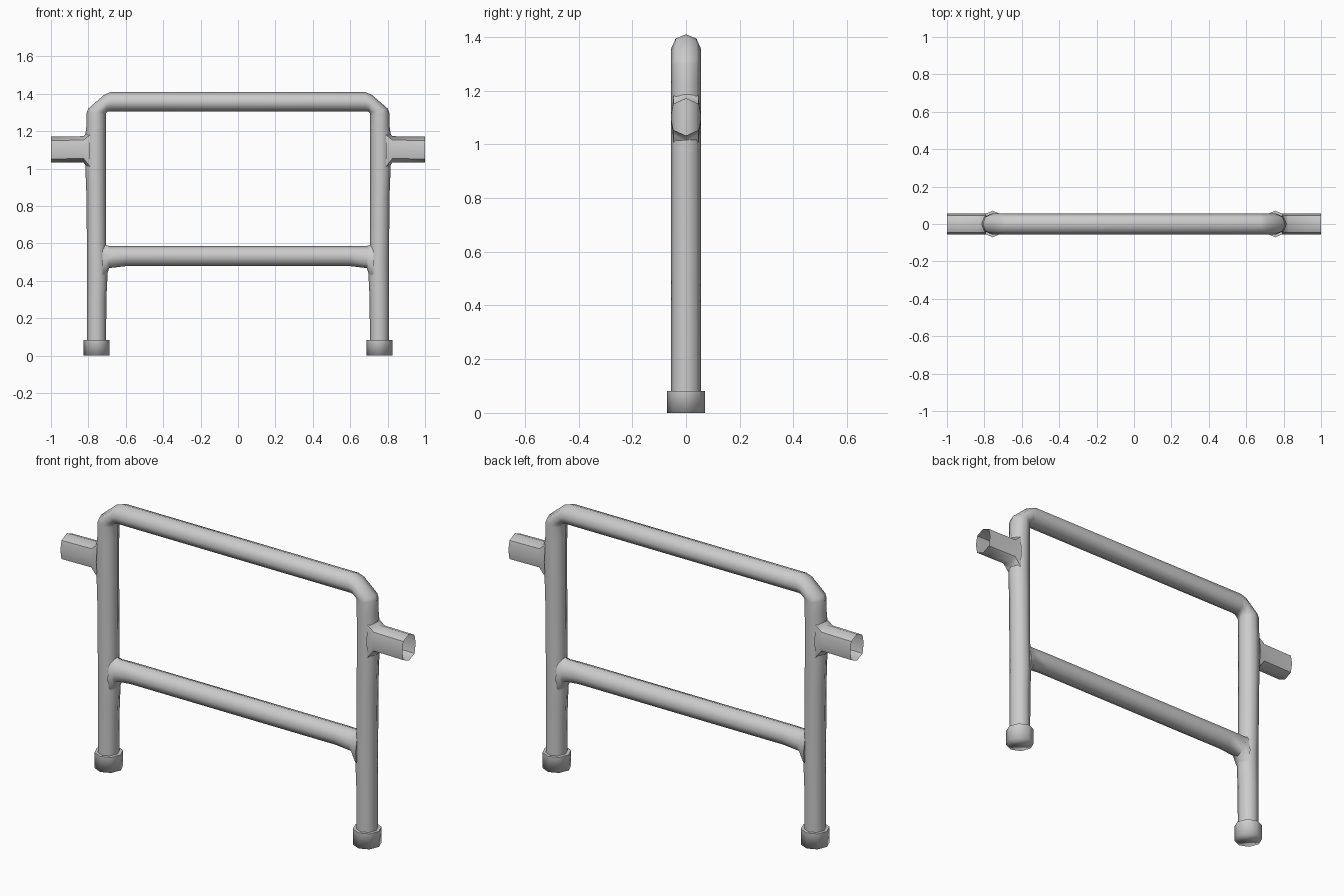
import bpy, bmesh, math
from mathutils import Vector

if "Cube" in bpy.data.objects:
    bpy.data.objects.remove(bpy.data.objects["Cube"])

SIDES = 8


def ring(a, b, ry=0.055, power=1.0):
    """Eight-sided section whose x-z extent runs from a to b."""
    a, b = Vector((a[0], 0, a[1])), Vector((b[0], 0, b[1]))
    mid, half = (a + b) / 2, (b - a) / 2
    pts = []
    for i in range(SIDES):
        t = math.tau * i / SIDES
        s = math.sin(t)
        y = math.copysign(abs(s) ** power, s) * ry if abs(s) > 1e-6 else 0
        pts.append(mid + half * math.cos(t) + Vector((0, y, 0)))
    return pts


def loft(name, rings, caps=True, mirror=False, soft_base=False):
    """Skin a list of rings into a tube, smooth except at hard edges."""
    bm = bmesh.new()
    rows = [[bm.verts.new(p) for p in r] for r in rings]
    for lo, hi in zip(rows, rows[1:]):
        for i in range(SIDES):
            j = (i + 1) % SIDES
            bm.faces.new((lo[i], lo[j], hi[j], hi[i]))
    if caps:
        bm.faces.new(rows[0])
        bm.faces.new(rows[-1])
    bmesh.ops.recalc_face_normals(bm, faces=bm.faces)
    for f in bm.faces:
        f.smooth = True
    for e in bm.edges:
        base = soft_base and all(v.co.z < 0.01 for v in e.verts)
        e.smooth = base or e.calc_face_angle(0) < math.radians(55)
    me = bpy.data.meshes.new(name)
    bm.to_mesh(me)
    bm.free()
    ob = bpy.data.objects.new(name, me)
    bpy.context.collection.objects.link(ob)
    if mirror:
        ob.modifiers.new("Mirror", 'MIRROR')
    return ob


def both_sides(pairs):
    """Complete a symmetric run of (inner, outer) points from its right half."""
    flip = [((-a[0], a[1]), (-b[0], b[1])) for a, b in reversed(pairs)]
    return [ring(a, b) for a, b in pairs + flip]


# Legs and top rail: one bent tube, swelling slightly at the joints
leg = [(0.04, 0.705, 0.808), (0.30, 0.704, 0.808), (0.42, 0.698, 0.808),
       (0.48, 0.698, 0.808), (0.59, 0.705, 0.808), (0.85, 0.706, 0.810),
       (1.00, 0.706, 0.816), (1.19, 0.706, 0.815), (1.23, 0.706, 0.810)]
half = [((i, z), (o, z)) for z, i, o in leg]
half += [((0.706, 1.288), (0.809, 1.30)), ((0.704, 1.298), (0.801, 1.32)),
         ((0.698, 1.304), (0.712, 1.397)), ((0.685, 1.305), (0.675, 1.41))]
loft("bent_frame_tube", both_sides(half))

# Lower crossbar, flared underneath where it meets the legs
bar = [((0.725, 0.38), (0.725, 0.605)), ((0.704, 0.425), (0.704, 0.592)),
       ((0.688, 0.468), (0.690, 0.586)), ((0.60, 0.478), (0.60, 0.586))]
loft("lower_crossbar", both_sides(bar))

# Open side stubs with a flared root
stub = [(0.79, 0.975, 1.215), (0.812, 1.01, 1.19), (0.825, 1.033, 1.173),
        (1.0, 1.031, 1.17)]
loft("side_stubs", [ring((x, lo), (x, hi), 0.056, 0.55) for x, lo, hi in stub],
     caps=False, mirror=True)

# Rubber feet
loft("feet", [ring((0.686, z), (0.825, z), 0.071) for z in (0, 0.082)],
     mirror=True, soft_base=True)
